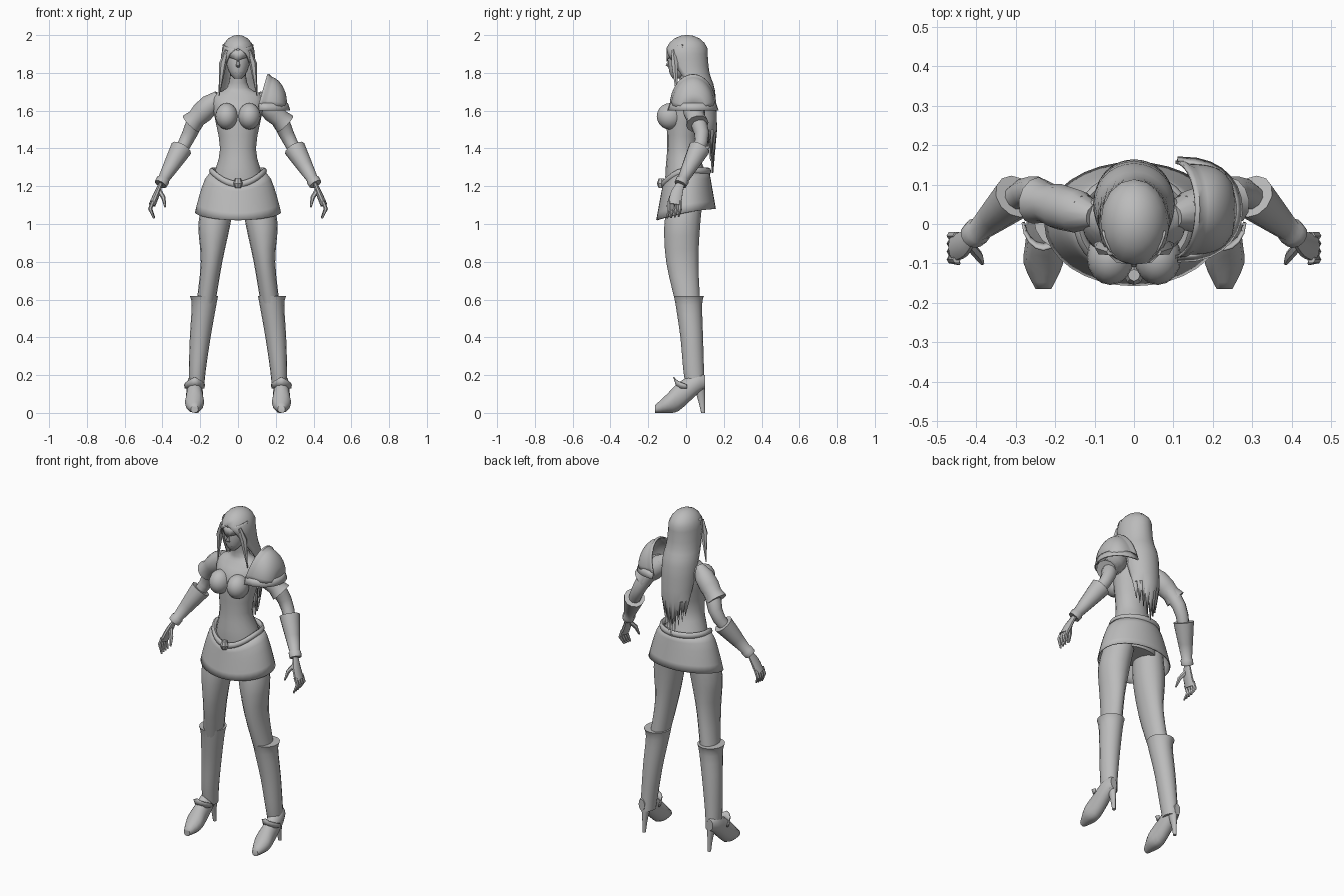
import bpy, bmesh
from math import sin, cos, pi, sqrt, radians
from mathutils import Vector

if "Cube" in bpy.data.objects:
    bpy.data.objects.remove(bpy.data.objects["Cube"], do_unlink=True)

shade = 0.5
colour = (shade, shade, shade, 1)
grey = bpy.data.materials.new("plain grey")
grey.use_nodes = True
grey.diffuse_color = colour
grey.node_tree.nodes["Principled BSDF"].inputs["Base Color"].default_value = colour


def finish(name, bm, mirror=False, thick=0, angle=50):
    """Turn a bmesh into a smooth shaded object."""
    bmesh.ops.remove_doubles(bm, verts=bm.verts, dist=0.0001)
    bmesh.ops.recalc_face_normals(bm, faces=bm.faces)
    mesh = bpy.data.meshes.new(name)
    bm.to_mesh(mesh)
    bm.free()
    mesh.materials.append(grey)
    part = bpy.data.objects.new(name, mesh)
    bpy.context.collection.objects.link(part)
    bpy.ops.object.select_all(action='DESELECT')
    part.select_set(True)
    bpy.context.view_layer.objects.active = part
    bpy.ops.object.shade_smooth_by_angle(angle=radians(angle))
    if thick:
        solid = part.modifiers.new("thickness", 'SOLIDIFY')
        solid.thickness, solid.offset = thick, 0
    if mirror:
        part.modifiers.new("mirror", 'MIRROR').use_mirror_merge = False


def spline(keys, steps=3):
    """Smooth curve through key tuples of any length."""
    keys = [Vector(key) for key in keys]
    padded = [keys[0]] + keys + [keys[-1]]
    out = []
    for before, start, end, after in zip(padded, padded[1:], padded[2:], padded[3:]):
        for step in range(steps):
            t = step / steps
            leave, arrive = (end - before) / 2, (after - start) / 2
            ease = t * t * (3 - 2 * t)
            out.append(start.lerp(end, ease) + leave * t * (1 - t) ** 2 - arrive * t * t * (1 - t))
    return out + [keys[-1]]


def loft(name, rings, wrap=True, caps=True, **options):
    """Skin a list of point rings; wrap=False gives an open sheet."""
    bm = bmesh.new()
    rows = [[bm.verts.new(point) for point in ring] for ring in rings]
    count = len(rows[0])
    for upper, lower in zip(rows, rows[1:]):
        for i in range(count if wrap else count - 1):
            j = (i + 1) % count
            bm.faces.new((upper[i], upper[j], lower[j], lower[i]))
    if wrap and caps:
        bm.faces.new(rows[0])
        bm.faces.new(rows[-1])
    finish(name, bm, **options)


def turns(count):
    return [2 * pi * i / count for i in range(count)]


def stack(name, keys, **options):
    """Level ovals along a smooth profile: height, centre x, centre y, half width, half depth."""
    loft(name, [[(x + wide * sin(a), y + deep * cos(a), z) for a in turns(16)]
                for z, x, y, wide, deep in spline(keys)], **options)


def tube(name, path, sides=10, flat=1, **options):
    """Round limb along points with a radius as fourth value."""
    points = [Vector(p[:3]) for p in path]
    rings = []
    for i, point in enumerate(points):
        along = points[min(i + 1, len(points) - 1)] - points[max(i - 1, 0)]
        across = along.cross(Vector((0, 1, 0))).normalized()
        side = along.cross(across).normalized()
        rings.append([point + path[i][3] * (across * flat * cos(a) + side * sin(a)) for a in turns(sides)])
    loft(name, rings, **options)


def cuff(name, start, end, flares):
    """Straight mirrored sleeve: fraction along the limb and radius there."""
    tube(name, [(*Vector(start).lerp(Vector(end), t), radius) for t, radius in flares],
         sides=12, mirror=True)


def arc(x, y, wide, deep, spread, height, facing=1, count=16):
    """Open arc round the back (facing=1) or front (facing=-1)."""
    points = []
    for i in range(count + 1):
        s = 2 * i / count - 1
        a = radians(spread) * s
        points.append((x + wide * sin(a), y + facing * deep * cos(a), height(s)))
    return points


# Torso, neck and bust
stack("torso", [(1.1, 0, 0, .15, .1), (1.25, 0, 0, .13, .11), (1.4, 0, -.02, .095, .08), (1.6, 0, 0, .13, .1),
                (1.68, 0, .02, .13, .07), (1.72, 0, .02, .06, .05), (1.8, 0, .01, .04, .05)])
bust = bmesh.new()
bmesh.ops.create_uvsphere(bust, u_segments=16, v_segments=10, radius=1)
bmesh.ops.scale(bust, verts=bust.verts, vec=(.06, .07, .07))
bmesh.ops.translate(bust, verts=bust.verts, vec=(.06, -.085, 1.57))
finish("bust", bust, mirror=True)

# Head and face
stack("head", [(1.77, 0, -.05, .02, .02), (1.81, 0, -.03, .05, .06), (1.9, 0, 0, .07, .09),
               (1.98, 0, 0, .04, .05)])
tube("nose", [(0, -.08, 1.88, .005), (0, -.1, 1.84, .01), (0, -.08, 1.83, .01)], sides=6)
loft("lips", [[(width * cos(a), -.08, 1.805 + width / 3 * sin(a)) for a in turns(8)] for width in (0, .02)]
     , caps=False, thick=.008)
loft("brow_mask", [arc(0, 0, .07, .1, 80, lambda s: 1.86 + .03 * sqrt(abs(s)), facing=-1),
                   arc(0, 0, .08, .1, 80, lambda s: 1.92 + .03 * abs(s), facing=-1)], wrap=False, thick=.006)

# Long hair: round cap, opening round the face, then ragged points
hair = []
for i in range(5):
    a = i * pi / 10
    hair.append(arc(0, 0.005, .085 * sin(a), .11 * sin(a), 180, lambda s: 1.9 + .097 * cos(a)))
for z, y, wide, deep, spread in spline([(1.9, 0, .085, .11, 150), (1.8, .02, .09, .1, 120),
                                        (1.7, .05, .1, .1, 100), (1.5, .08, .09, .08, 80)]):
    hair.append(arc(0, y, wide, deep, spread, lambda s: z))
hair.append(arc(0, .08, .07, .06, 70, lambda s: 1.27 + .13 * abs(s) + .12 * (round(8 * s) % 2)))
loft("long_hair", hair, wrap=False, thick=.008, angle=60)
tube("side_locks", [(.06, -.07, 1.92, .01), (.08, -.06, 1.85, .02), (.1, -.05, 1.68, .002)],
     sides=6, mirror=True)


# Skirt, belt and buckle
def belt_height(a):
    return 1.28 - .07 * max(0, -cos(a)) ** 2


skirt = []
for i in range(6):
    t = i / 5
    wide, deep = .14 + .085 * t ** .6, .12 + .035 * t
    skirt.append([(wide * sin(a), deep * cos(a),
                   belt_height(a) * (1 - t) + t * (1.06 + .03 * cos(a) - .01 * cos(a) ** 2))
                  for a in turns(32)])
loft("skirt", skirt, caps=False, thick=.006)
belt = []
for a in turns(32):
    out = Vector((sin(a), cos(a), 0))
    centre = Vector((.14 * sin(a), .12 * cos(a), belt_height(a)))
    belt.append([centre + out * .013 * cos(b) + Vector((0, 0, .018 * sin(b))) for b in turns(8)])
loft("belt", belt + belt[:1], caps=False)
tube("buckle", [(0, -.13, 1.19, .015), (0, -.13, 1.215, .025), (0, -.13, 1.24, .015)], sides=8, angle=30)

# Legs and high boots
stack("thighs", [(1.14, .1, 0, .08, .09), (1, .125, -.02, .085, .095), (.8, .14, -.02, .057, .085),
                 (.58, .17, .01, .05, .065)], mirror=True)
stack("boot_shafts", [(.62, .18, .015, .075, .08), (.57, .18, .015, .065, .07), (.4, .2, .03, .055, .06),
                      (.23, .215, .04, .045, .055), (.13, .22, .05, .04, .05)], mirror=True)
feet = []
for y, low, high, wide in spline([(.1, .13, .2, .02), (.05, .09, .21, .04), (-.04, .01, .16, .045),
                                  (-.1, 0, .1, .05), (-.165, 0, .04, .02)]):
    low = max(low, 0)
    feet.append([(.23 + wide * cos(a), y, (low + high) / 2 + (high - low) / 2 * sin(a)) for a in turns(12)])
loft("feet", feet, mirror=True)
stack("heels", [(.17, .22, .065, .03, .035), (.08, .22, .08, .014, .02), (0, .22, .09, .01, .01)], mirror=True)
loft("ankle_flaps", [arc(.23, .01, .05, .055, 85, lambda s: .13, -1, 8),
                     arc(.23, .01, .053, .075, 85, lambda s: .19 - .04 * abs(s), -1, 8)],
     wrap=False, thick=.006, mirror=True)

# Arms, sleeves and bracers
elbow, wrist = (.3, .07, 1.4), (.41, -.03, 1.21)
tube("arms", spline([(.13, .03, 1.65, .045), (.22, .06, 1.55, .045), (.28, .08, 1.43, .036),
                     (*wrist, .024)]), mirror=True)
cuff("bracers", elbow, wrist, [(0, .058), (.2, .052), (.5, .042), (.85, .03), (.88, .036), (1, .034)])
cuff("sleeves", (.1, .02, 1.68), (.25, .06, 1.53), [(0, .03), (.3, .055), (.6, .058), (.8, .05), (1, .06)])

# Hands
tube("palms", spline([(*wrist, .022), (.43, -.05, 1.16, .033), (.455, -.06, 1.1, .036)]), flat=.5, mirror=True)
for i, finger in enumerate(["index", "middle", "ring", "little"]):
    y = -.09 + .02 * i
    tube(finger + "_fingers", [(.45, y, 1.12, .011), (.465, y, 1.08, .011),
                               (.445, y - .01, 1.03 + .003 * i, .005)], sides=6, mirror=True)
tube("thumbs", [(.42, -.05, 1.18, .013), (.395, -.08, 1.14, .012), (.385, -.1, 1.09, .005)],
     sides=6, mirror=True)

# Left shoulder guard: domed plate with a raised inner crest and a rim
half_turn = [k * pi / 14 for k in range(15)]
guard = []
for i in range(11):
    t = i / 10
    shrink = 1 if i < 2 else .94
    rise, reach = .17 * shrink * sqrt(1 - t * t), .12 * shrink * sqrt(1 - t ** 4)
    guard.append([(.105 + .155 * t + .05 * (1 - t) * sin(a), .037 - reach * cos(a), 1.62 + rise * sin(a))
                  for a in half_turn])
loft("shoulder_guard", guard, wrap=False, thick=.008, angle=40)
loft("shoulder_rim", [[(.11 + (.15 + grow) * sin(a) ** .8, .037 - (.118 + grow) * cos(a), 1.64 - 3 * grow)
                       for a in half_turn] for grow in (0, .006, .013)], wrap=False, thick=.008)
